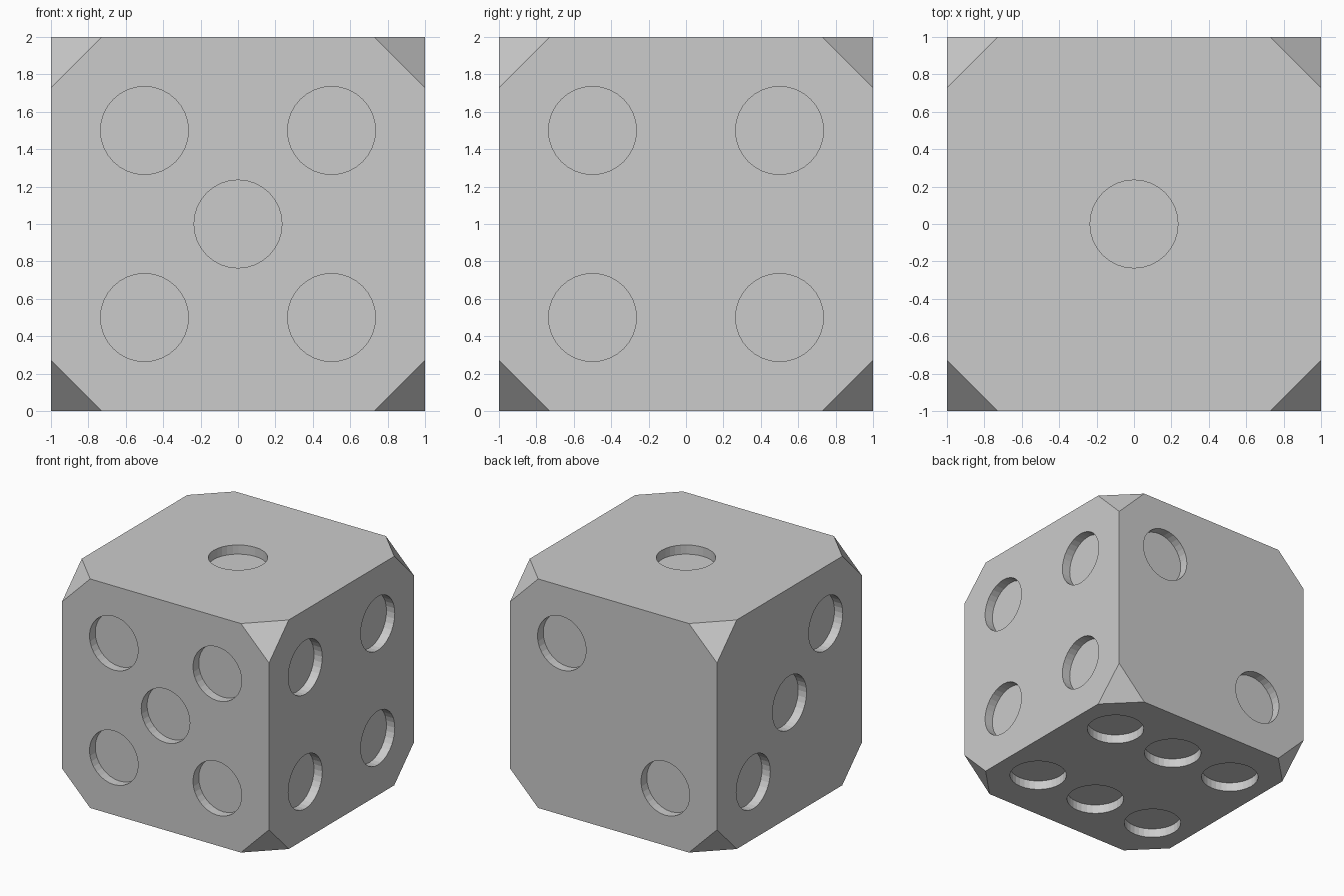
import bpy, bmesh
from mathutils import Matrix, Vector

if "Cube" in bpy.data.objects:
    bpy.data.objects.remove(bpy.data.objects["Cube"])

PIP_R, PIP_DEPTH, CORNER = 0.235, 0.08, 0.272
CENTRE = Vector((0, 0, 1))


def mesh_object(name, bm):
    mesh = bpy.data.meshes.new(name)
    bm.to_mesh(mesh)
    bm.free()
    obj = bpy.data.objects.new(name, mesh)
    bpy.context.collection.objects.link(obj)
    return obj


# Cube body with its eight corners cut flat
bm = bmesh.new()
bmesh.ops.create_cube(bm, size=2, matrix=Matrix.Translation(CENTRE))
bmesh.ops.bevel(bm, geom=bm.verts[:], offset=CORNER, offset_type='OFFSET',
                segments=1, profile=0.5, affect='VERTICES')
bmesh.ops.recalc_face_normals(bm, faces=bm.faces[:])
body = mesh_object("dice_body", bm)

# Pip layouts: face normal, in-face u axis, in-face v axis, pip (u, v) positions
X, Y, Z = Vector((1, 0, 0)), Vector((0, 1, 0)), Vector((0, 0, 1))
four = [(u, v) for u in (-0.5, 0.5) for v in (-0.5, 0.5)]
faces = [
    (Z, X, Y, [(0, 0)]),
    (Y, X, Z, [(0.5, 0.5), (-0.5, -0.5)]),
    (-X, Y, Z, [(0.5, -0.5), (0, 0), (-0.5, 0.5)]),
    (X, Y, Z, four),
    (-Y, X, Z, four + [(0, 0)]),
    (-Z, X, Y, [(u, v) for u in (-0.62, 0, 0.62) for v in (-0.5, 0.5)]),
]

# Pip cutters: shallow cylinders sunk into each face
bm = bmesh.new()
for n, u_axis, v_axis, pips in faces:
    turn = Z.rotation_difference(n).to_matrix().to_4x4()
    for u, v in pips:
        pos = CENTRE + n + u_axis * u + v_axis * v
        bmesh.ops.create_cone(bm, cap_ends=True, segments=32, radius1=PIP_R,
                              radius2=PIP_R, depth=2 * PIP_DEPTH,
                              matrix=Matrix.Translation(pos) @ turn)
cutter = mesh_object("pip_cutter", bm)
cutter.hide_render = True

# Carve the pips
mod = body.modifiers.new("pips", 'BOOLEAN')
mod.operation = 'DIFFERENCE'
mod.solver = 'EXACT'
mod.object = cutter
bpy.context.view_layer.objects.active = body
body.select_set(True)
bpy.ops.object.modifier_apply(modifier=mod.name)
bpy.data.objects.remove(cutter)
